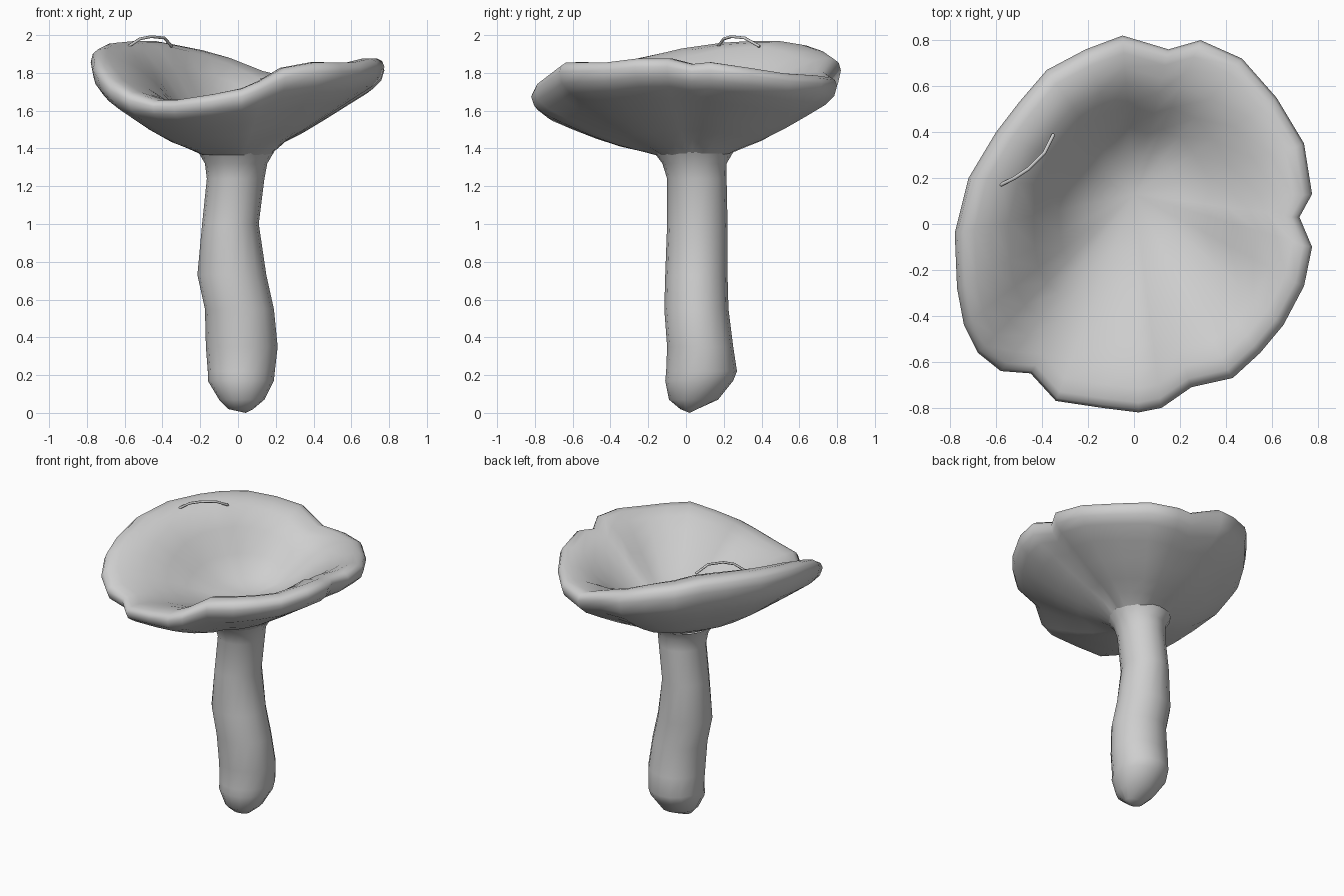
import bpy, bmesh, math
from mathutils import Vector

cube = bpy.data.objects.get("Cube")
if cube:
    bpy.data.objects.remove(cube, do_unlink=True)

# Single grey material
grey = bpy.data.materials.new("soft_grey")
grey.use_nodes = True
colour = (0.62, 0.62, 0.62, 1)
grey.diffuse_color = colour
grey.node_tree.nodes["Principled BSDF"].inputs["Base Color"].default_value = colour


def loft(name, rings, first_tip=None, last_tip=None):
    """Skin a list of equal closed rings, with optional pointed ends."""
    bm = bmesh.new()
    loops = [[bm.verts.new(p) for p in ring] for ring in rings]
    count = len(loops[0])
    for lower, upper in zip(loops, loops[1:]):
        for i in range(count):
            j = (i + 1) % count
            bm.faces.new((lower[i], lower[j], upper[j], upper[i]))
    for tip, loop in ((first_tip, loops[0]), (last_tip, loops[-1])):
        if tip is not None:
            point = bm.verts.new(tip)
            for i in range(count):
                bm.faces.new((loop[i], loop[(i + 1) % count], point))
    bmesh.ops.recalc_face_normals(bm, faces=bm.faces[:])
    mesh = bpy.data.meshes.new(name)
    bm.to_mesh(mesh)
    bm.free()
    return finish(bpy.data.objects.new(name, mesh))


def finish(obj):
    """Link an object, colour it and shade it smooth."""
    bpy.context.scene.collection.objects.link(obj)
    obj.data.materials.append(grey)
    if obj.type == 'MESH':
        bpy.ops.object.select_all(action='DESELECT')
        obj.select_set(True)
        bpy.context.view_layer.objects.active = obj
        bpy.ops.object.shade_smooth_by_angle(angle=math.radians(75))
    return obj


# Stem: height, then the extent in x and in y
stem_sections = [
    (.02, -.05, .08, -.03, .06), (.07, -.1, .14, -.09, .17),
    (.17, -.16, .19, -.11, .25), (.22, -.16, .195, -.105, .27),
    (.35, -.17, .21, -.1, .25), (.55, -.175, .19, -.115, .225),
    (.73, -.215, .15, -.11, .22), (1, -.19, .11, -.1, .22),
    (1.24, -.165, .14, -.1, .215), (1.32, -.175, .155, -.125, .215),
    (1.38, -.21, .19, -.17, .25),
]


def stem_ring(z, x0, x1, y0, y1, sides=16):
    ring = []
    for i in range(sides):
        a = math.tau * i / sides
        ring.append(Vector(((x0 + x1) / 2 + math.cos(a) * (x1 - x0) / 2,
                            (y0 + y1) / 2 + math.sin(a) * (y1 - y0) / 2, z)))
    return ring


loft("stem", [stem_ring(*s) for s in stem_sections], first_tip=(.04, .02, 0))

# Cap: wavy rim, counter-clockwise from the notch on the +x side
rim = [Vector(p) for p in (
    (.72, .03, 1.85), (.775, .13, 1.86), (.74, .35, 1.83), (.62, .55, 1.8),
    (.47, .72, 1.79), (.29, .8, 1.78), (.15, .76, 1.81), (-.05, .82, 1.88),
    (-.21, .76, 1.92), (-.38, .67, 1.95), (-.5, .53, 1.97), (-.6, .4, 1.97),
    (-.72, .2, 1.96), (-.78, -.04, 1.93), (-.77, -.28, 1.88),
    (-.74, -.44, 1.83), (-.68, -.56, 1.76), (-.58, -.64, 1.7),
    (-.45, -.65, 1.66), (-.34, -.77, 1.66), (-.14, -.8, 1.69),
    (.02, -.82, 1.72), (.12, -.8, 1.76), (.25, -.71, 1.83), (.43, -.67, 1.86),
    (.55, -.56, 1.86), (.65, -.44, 1.86), (.74, -.27, 1.88), (.775, -.1, 1.88))]
base = Vector((-.01, .035, 1.365))
floor = Vector((.0, .13, 1.49))
steep_side = math.radians(138)


def outer_ring(spread, rise):
    """The underside bulges, except toward +x where it runs straighter."""
    ring = []
    for p in rim:
        straight = max(0, math.cos(math.atan2(p.y, p.x)))
        q = base.lerp(p, spread)
        q.z = base.z + (p.z - base.z) * rise ** (1 - .3 * straight)
        ring.append(q)
    return ring


def inner_ring(spread, shallow, steep):
    """The bowl wall is steep toward the high side and gentle opposite it."""
    ring = []
    for i, p in enumerate(rim):
        blend = .5 + .5 * math.cos(math.atan2(p.y, p.x) - steep_side)
        q = floor.lerp(p, spread)
        q.z = floor.z + (p.z - floor.z) * (shallow + (steep - shallow) * blend)
        # Folds running inward beside the two notches
        if i in (5, len(rim) - 1) and .4 < spread < .8:
            q.z += .03
        ring.append(q)
    return ring


underside = [outer_ring(*s) for s in (
    (.23, 0), (.34, .07), (.47, .15), (.63, .29), (.79, .46), (.92, .61), (.98, .73))]
lip = [outer_ring(1, .87), outer_ring(.985, .95), outer_ring(.95, .99)]
bowl = [inner_ring(*s) for s in (
    (.89, .99, 1), (.8, .9, .98), (.7, .74, .93), (.56, .52, .69),
    (.42, .32, .37), (.26, .14, .11))]
loft("cap", underside + lip + bowl, last_tip=floor)

# Thin torn strand arching over the high side of the bowl
curve = bpy.data.curves.new("torn_strand", 'CURVE')
curve.dimensions = '3D'
curve.bevel_depth = .008
curve.bevel_resolution = 1
curve.use_fill_caps = True
path = [(-.58, .17, 1.94), (-.52, .2, 1.98), (-.46, .24, 1.992),
        (-.39, .31, 1.985), (-.35, .39, 1.94)]
spline = curve.splines.new('POLY')
spline.points.add(len(path) - 1)
for point, place in zip(spline.points, path):
    point.co = (*place, 1)
finish(bpy.data.objects.new("torn_strand", curve))
